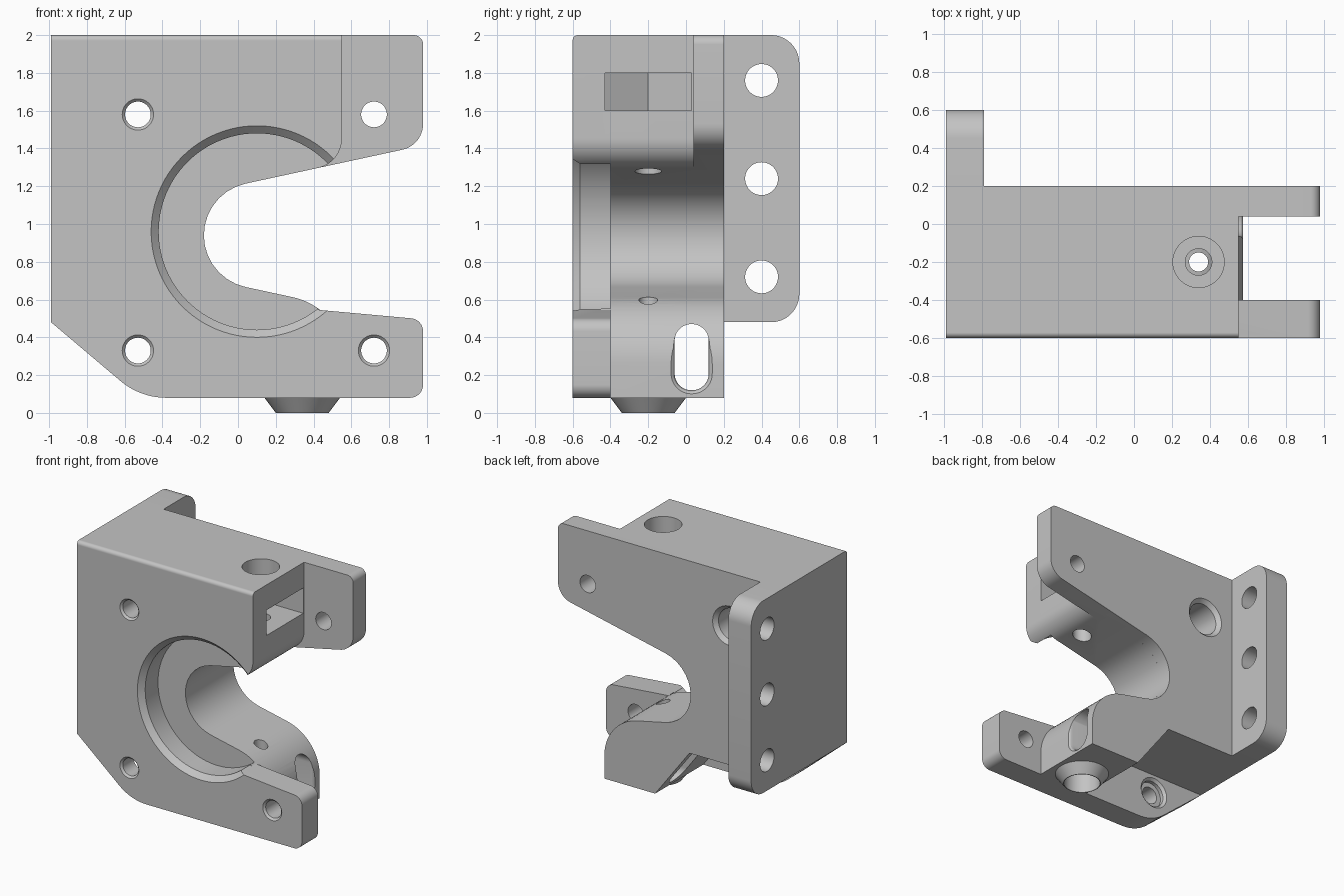
import bpy, bmesh, math
from mathutils import Vector

if "Cube" in bpy.data.objects:
    bpy.data.objects.remove(bpy.data.objects["Cube"])

grey = bpy.data.materials.new("plain grey")
grey.use_nodes = True
grey.diffuse_color = (0.55, 0.55, 0.55, 1)
grey.node_tree.nodes["Principled BSDF"].inputs["Base Color"].default_value = (0.55, 0.55, 0.55, 1)

AXES = {"x": lambda u, v, w: (w, u, v),
        "y": lambda u, v, w: (u, w, v),
        "z": lambda u, v, w: (u, v, w)}


def rounded(corners, steps=14):
    """Outline from (u, v, radius) corners, each filleted by its radius."""
    out = []
    for i, (u, v, r) in enumerate(corners):
        p = Vector((u, v))
        if r == 0:
            out.append(p)
            continue
        a = (Vector(corners[i - 1][:2]) - p).normalized()
        b = (Vector(corners[(i + 1) % len(corners)][:2]) - p).normalized()
        half = a.angle(b) / 2
        centre = p + (a + b).normalized() * r / math.sin(half)
        start = p + a * r / math.tan(half) - centre
        end = p + b * r / math.tan(half) - centre
        sweep = math.atan2(start.x * end.y - start.y * end.x, start.dot(end))
        for k in range(steps + 1):
            t = sweep * k / steps
            c, s = math.cos(t), math.sin(t)
            out.append(centre + Vector((start.x * c - start.y * s, start.x * s + start.y * c)))
    return out


def loft(name, axis, rings):
    """Solid through (position, outline) rings along an axis."""
    bm = bmesh.new()
    loops = [[bm.verts.new(AXES[axis](p[0], p[1], w)) for p in ring] for w, ring in rings]
    n = len(loops[0])
    for lo, hi in zip(loops, loops[1:]):
        for i in range(n):
            j = (i + 1) % n
            bm.faces.new((lo[i], lo[j], hi[j], hi[i]))
    bm.faces.new(loops[0])
    bm.faces.new(loops[-1])
    bmesh.ops.recalc_face_normals(bm, faces=bm.faces)
    mesh = bpy.data.meshes.new(name)
    bm.to_mesh(mesh)
    bm.free()
    mesh.materials.append(grey)
    ob = bpy.data.objects.new(name, mesh)
    bpy.context.collection.objects.link(ob)
    return ob


def prism(name, axis, corners, w0, w1):
    outline = rounded(corners)
    return loft(name, axis, [(w0, outline), (w1, outline)])


def turned(name, axis, u, v, steps, sides=48):
    """Round solid from (position, radius) steps."""
    turn = [2 * math.pi * k / sides for k in range(sides)]
    return loft(name, axis, [(w, [(u + r * math.cos(t), v + r * math.sin(t)) for t in turn])
                             for w, r in steps])


def combine(target, tool, operation):
    mod = target.modifiers.new(tool.name, "BOOLEAN")
    mod.operation = operation
    mod.solver = "EXACT"
    mod.object = tool
    bpy.context.view_layer.objects.active = target
    bpy.ops.object.modifier_apply(modifier=mod.name)
    bpy.data.objects.remove(tool)


# Shared profile pieces: open throat, square upper jaw, lower jaw with notch
throat = [(-1.227, 0.94, 0.28)]
upper_jaw = [(-0.99, 2, 0), (0.55, 2, 0), (0.55, 1.324, 0.16)]
lower_jaw = [(0.575, 0.551, 0.36), (0.575, 0.08, 0), (0.13, 0.08, 0),
             (-0.17, 0.48, 0), (-0.99, 0.48, 0)]
rear_arm = [(-0.99, 2, 0), (0.98, 2, 0.05), (0.98, 1.417, 0.14)]
front_foot = [(0.306, 0.609, 0), (0.43, 0.545, 0), (0.98, 0.495, 0.07), (0.98, 0.08, 0.07),
              (-0.517, 0.08, 0.376), (-0.99, 0.48, 0)]

# Solid parts
bracket = prism("motor_bracket", "y", rear_arm + throat + lower_jaw, 0.04, 0.2)
parts = [
    prism("middle_block", "y", upper_jaw + throat + lower_jaw, -0.45, 0.1),
    prism("front_plate", "y", upper_jaw + throat + front_foot, -0.6, -0.4),
    prism("side_flange", "x", [(0.1, 0.48, 0), (0.6, 0.48, 0.15), (0.6, 2, 0.15), (0.1, 2, 0)],
          -0.99, -0.79),
    turned("spring_boss", "z", 0.34, -0.2, [(0, 0.14), (0.08, 0.2), (0.1, 0.2)]),
]
for part in parts:
    combine(bracket, part, "UNION")

# Round motor seat with chamfered rim
cutters = [turned("motor_seat", "y", 0.1, 0.96,
                  [(-0.62, 0.58), (-0.56, 0.52), (-0.4, 0.52)], 96)]

# Screw holes, chamfered at the front
front_rim = [(-0.61, 0.093), (-0.585, 0.068)]
cutters += [
    turned("upper_screw", "y", -0.53, 1.58,
           front_rim + [(-0.4, 0.068), (-0.399, 0.127), (0.17, 0.127), (0.21, 0.167)]),
    turned("lower_screw", "y", -0.53, 0.33,
           front_rim + [(-0.45, 0.068), (-0.449, 0.105), (-0.42, 0.105), (-0.39, 0.135)]),
    turned("foot_screw", "y", 0.72, 0.33, front_rim + [(-0.3, 0.068)]),
    turned("arm_screw", "y", 0.72, 1.58, [(0, 0.068), (0.3, 0.068)]),
]
for z in (0.72, 1.24, 1.76):
    cutters.append(turned("flange_hole", "x", 0.4, z, [(-1.1, 0.087), (-0.7, 0.087)]))

# Tension screw shaft, nut pocket and spring seat
cutters += [
    turned("shaft_top", "z", 0.34, -0.2, [(1.1, 0.07), (1.6, 0.07), (1.601, 0.135), (2.1, 0.135)]),
    turned("shaft_bottom", "z", 0.34, -0.2, [(-0.1, 0.135), (0.3, 0.135), (0.301, 0.05), (0.75, 0.05)]),
    prism("nut_pocket", "z", [(0.074, -0.2, 0), (0.207, 0.03, 0), (0.7, 0.03, 0),
                              (0.7, -0.43, 0), (0.207, -0.43, 0)], 1.6, 1.8),
]


# Long slot through the lower jaw, flared at its mouth
def slot(grow):
    a, b, c, d = -0.06 - grow, 0.12 + grow, 0.12 - grow, 0.47 + grow
    r = 0.088 + grow
    return rounded([(a, c, r), (b, c, r), (b, d, r), (a, d, r)])


cutters.append(loft("jaw_slot", "x", [(-0.4, slot(0)), (0.545, slot(0)), (0.565, slot(0.007)),
                                      (0.58, slot(0.025))]))

# Softened top front edge
cutters.append(prism("edge_round", "x", [(-0.62, 1.97, 0), (-0.6, 1.97, 0), (-0.6, 2, 0.028),
                                         (-0.57, 2, 0), (-0.57, 2.02, 0), (-0.62, 2.02, 0)],
                     -1.1, 0.7))
for cutter in cutters:
    combine(bracket, cutter, "DIFFERENCE")

bpy.ops.object.select_all(action="DESELECT")
bracket.select_set(True)
bpy.context.view_layer.objects.active = bracket
bpy.ops.object.shade_smooth_by_angle(angle=math.radians(25))
